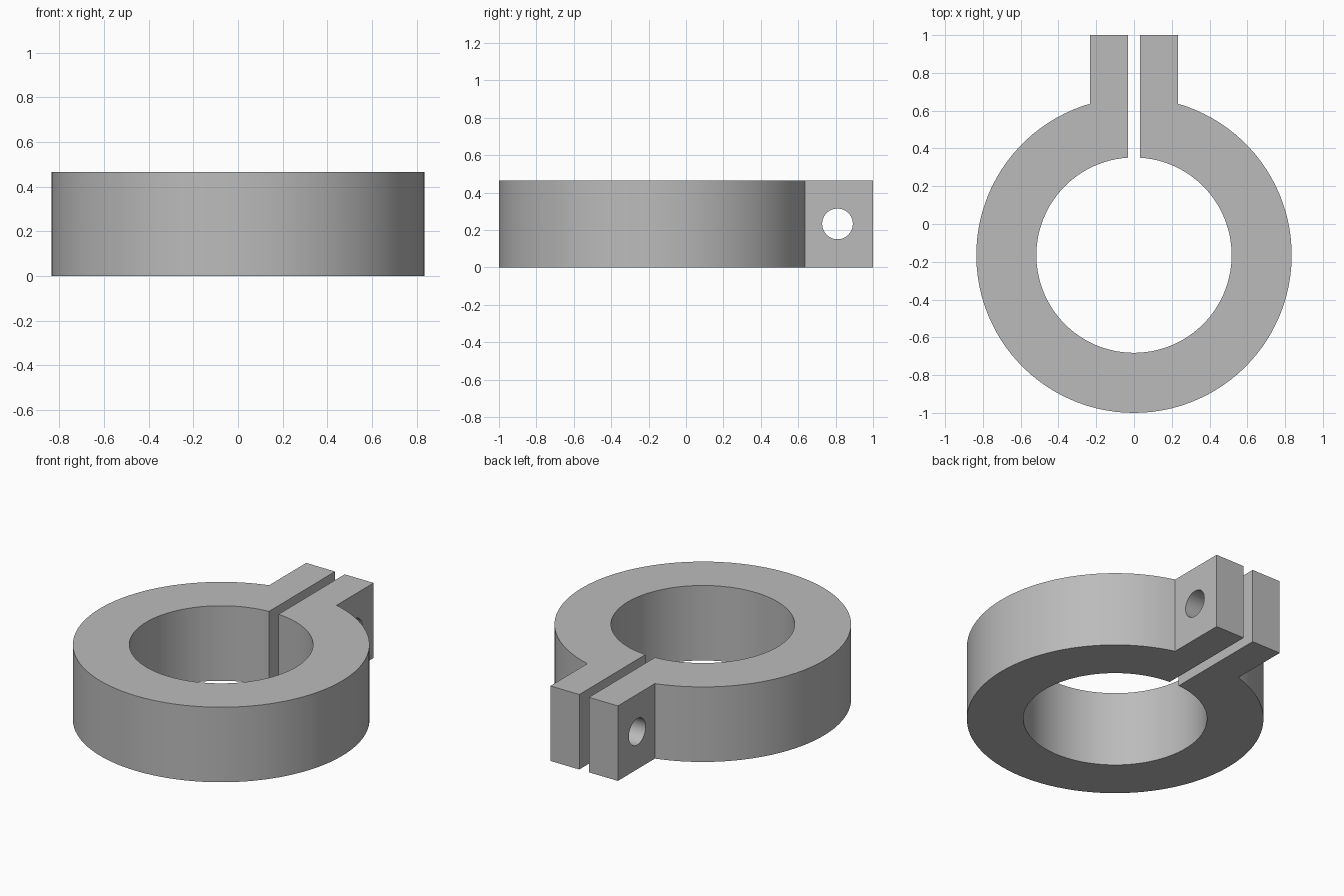
import bpy, bmesh
from math import asin, cos, sin, pi, radians

cube = bpy.data.objects.get("Cube")
if cube:
    bpy.data.objects.remove(cube, do_unlink=True)

OUTER, INNER, HEIGHT = 0.835, 0.517, 0.466
CENTRE_Y = OUTER - 1
SLOT, LUG = 0.033, 0.232          # half widths
HOLE_Y, HOLE_R = 0.81, 0.082

metal = bpy.data.materials.new("plain grey")
metal.use_nodes = True
grey = (0.5, 0.5, 0.5, 1)
metal.diffuse_color = grey
metal.node_tree.nodes["Principled BSDF"].inputs["Base Color"].default_value = grey


def arc(radius, half_width, steps):
    """Arc from the front of the ring round to the given half width at the back."""
    end = pi - asin(half_width / radius)
    return [(radius * sin(end * i / steps), CENTRE_Y - radius * cos(end * i / steps))
            for i in range(steps + 1)]


# Clamp outline: outer arc, lug, slot, inner arc, then the mirrored half
half = arc(OUTER, LUG, 48) + [(LUG, 1), (SLOT, 1)] + arc(INNER, SLOT, 48)[::-1]
inner_start = len(half) - 1
outline = half + [(-x, y) for x, y in half[1:inner_start][::-1]]

# Split each half into its own face so the ring closes along the front seam
bm = bmesh.new()
right = [bm.verts.new((x, y, 0)) for x, y in half]
left = [v if abs(v.co.x) < 1e-6 else bm.verts.new((-v.co.x, v.co.y, 0)) for v in right]
faces = [bm.faces.new(right), bm.faces.new(left[::-1])]
grown = bmesh.ops.extrude_face_region(bm, geom=faces)["geom"]
bmesh.ops.translate(bm, vec=(0, 0, HEIGHT),
                    verts=[g for g in grown if isinstance(g, bmesh.types.BMVert)])
bmesh.ops.recalc_face_normals(bm, faces=bm.faces)
mesh = bpy.data.meshes.new("clamp_ring")
bm.to_mesh(mesh)
bm.free()
clamp = bpy.data.objects.new("clamp_ring", mesh)
bpy.context.collection.objects.link(clamp)
mesh.materials.append(metal)

# Bolt hole through both lugs
bpy.ops.mesh.primitive_cylinder_add(vertices=48, radius=HOLE_R, depth=1,
                                    location=(0, HOLE_Y, HEIGHT / 2),
                                    rotation=(0, pi / 2, 0))
cutter = bpy.context.object
cutter.name = "bolt_hole_cutter"
cutter.data.materials.append(metal)

bpy.ops.object.select_all(action='DESELECT')
clamp.select_set(True)
bpy.context.view_layer.objects.active = clamp
cut = clamp.modifiers.new("bolt_hole", 'BOOLEAN')
cut.operation, cut.solver, cut.object = 'DIFFERENCE', 'EXACT', cutter
bpy.ops.object.modifier_apply(modifier=cut.name)
bpy.data.objects.remove(cutter, do_unlink=True)

bpy.ops.object.shade_smooth_by_angle(angle=radians(30))
